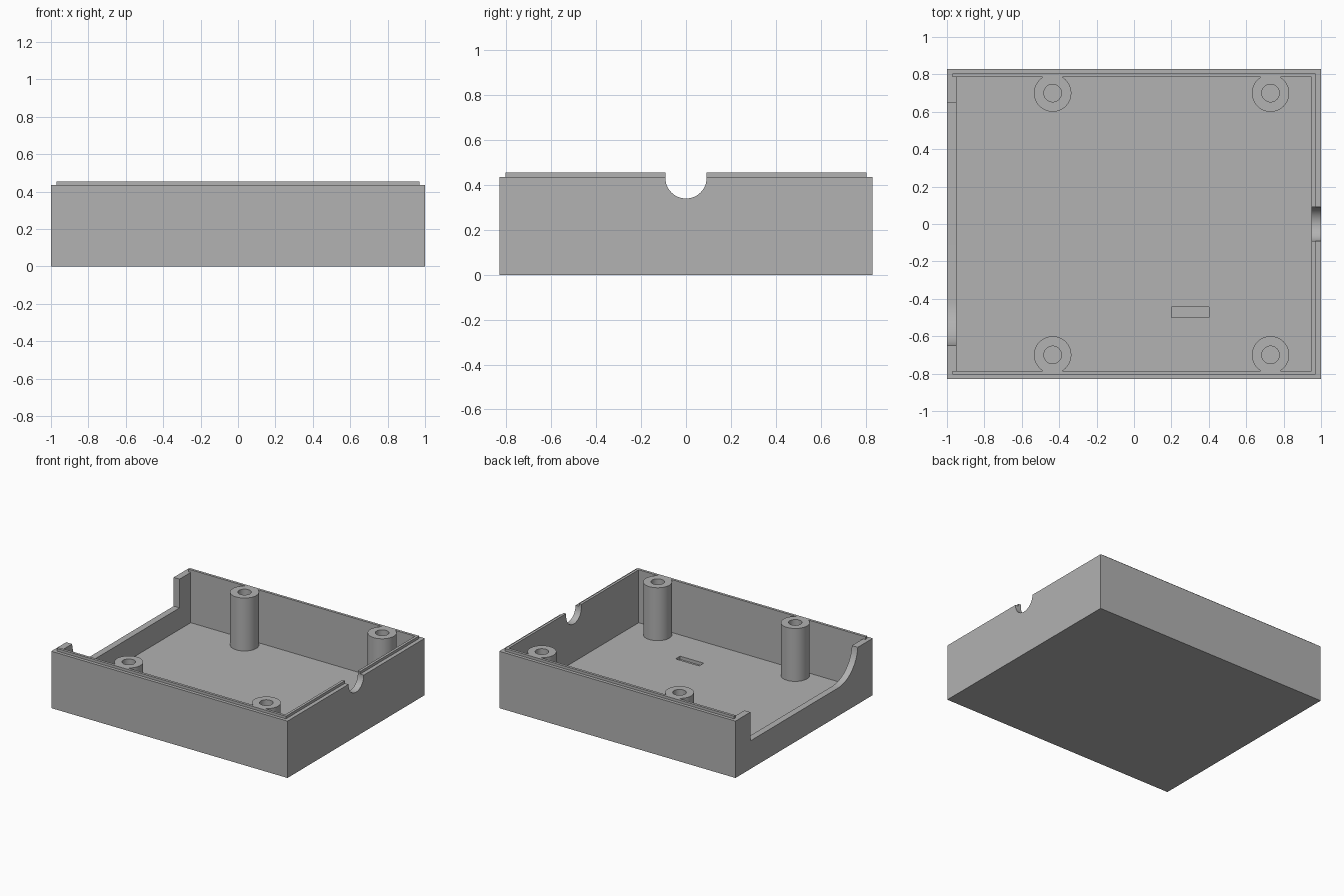
import bpy, bmesh, math

cube = bpy.data.objects.get("Cube")
if cube:
    bpy.data.objects.remove(cube, do_unlink=True)

grey = bpy.data.materials.new("mid grey")
grey.use_nodes = True
colour = (0.445, 0.445, 0.445, 1)
grey.diffuse_color = colour
grey.node_tree.nodes["Principled BSDF"].inputs["Base Color"].default_value = colour


def prism(name, points, start, length, axis):
    """Extrude a closed profile along x (points are y, z) or z (points are x, y)."""
    bm = bmesh.new()
    if axis == "x":
        verts = [bm.verts.new((start, a, b)) for a, b in points]
        vec = (length, 0, 0)
    else:
        verts = [bm.verts.new((a, b, start)) for a, b in points]
        vec = (0, 0, length)
    face = bm.faces.new(verts)
    new = bmesh.ops.extrude_face_region(bm, geom=[face])["geom"]
    bmesh.ops.translate(bm, vec=vec, verts=[v for v in new if isinstance(v, bmesh.types.BMVert)])
    bmesh.ops.recalc_face_normals(bm, faces=bm.faces)
    mesh = bpy.data.meshes.new(name)
    bm.to_mesh(mesh)
    bm.free()
    mesh.materials.append(grey)
    obj = bpy.data.objects.new(name, mesh)
    bpy.context.collection.objects.link(obj)
    return obj


def box(name, x0, x1, y0, y1, z0, z1):
    return prism(name, [(x0, y0), (x1, y0), (x1, y1), (x0, y1)], z0, z1 - z0, "z")


def arc(cx, cy, r, a0, a1, steps):
    angles = [math.radians(a0 + (a1 - a0) * i / steps) for i in range(steps + 1)]
    return [(cx + r * math.cos(a), cy + r * math.sin(a)) for a in angles]


def cylinder(name, x, y, r, z0, z1):
    return prism(name, arc(x, y, r, 0, 360, 48)[:-1], z0, z1 - z0, "z")


def combine(target, tool, operation):
    mod = target.modifiers.new("combine", "BOOLEAN")
    mod.operation = operation
    mod.solver = "EXACT"
    mod.object = tool
    bpy.context.view_layer.objects.active = target
    bpy.ops.object.modifier_apply(modifier=mod.name)
    bpy.data.objects.remove(tool, do_unlink=True)


RIM, TOP, FLOOR = 0.435, 0.455, 0.05

# Shell with a raised inner lip on three sides
case = box("enclosure_base", -1, 1, -0.83, 0.83, 0, RIM)
combine(case, box("lip", -0.97, 0.97, -0.805, 0.805, 0.2, TOP), "UNION")
combine(case, box("cavity", -0.95, 0.95, -0.785, 0.785, FLOOR, 1), "DIFFERENCE")
combine(case, box("lip_gap", -1.1, -0.94, -0.785, 0.785, RIM, 1), "DIFFERENCE")

# Screw posts joined to the long walls
posts = [(x, y) for x in (-0.435, 0.73) for y in (-0.7, 0.7)]
for x, y in posts:
    combine(case, cylinder("screw_post", x, y, 0.1, 0.02, TOP), "UNION")
for x, y in posts:
    combine(case, cylinder("screw_hole", x, y, 0.047, FLOOR, 1), "DIFFERENCE")

# Round cable notch in the +x wall
notch = [(0.092, 0.6), (-0.092, 0.6)] + arc(0, 0.432, 0.092, 180, 360, 24)
combine(case, prism("cable_notch", notch, 0.9, 0.2, "x"), "DIFFERENCE")

# Wide opening in the -x wall, rounded at its front end
opening = [(0.65, 0.215), (0.65, 0.6), (-0.65, 0.6)] + arc(-0.41, 0.455, 0.24, 180, 270, 20)
combine(case, prism("wide_opening", opening, -1.1, 0.2, "x"), "DIFFERENCE")

# Shallow slot in the floor
combine(case, box("floor_slot", 0.2, 0.4, -0.5, -0.445, 0.025, 0.2), "DIFFERENCE")

bpy.ops.object.select_all(action="DESELECT")
case.select_set(True)
bpy.context.view_layer.objects.active = case
bpy.ops.object.shade_smooth_by_angle(angle=math.radians(30))
